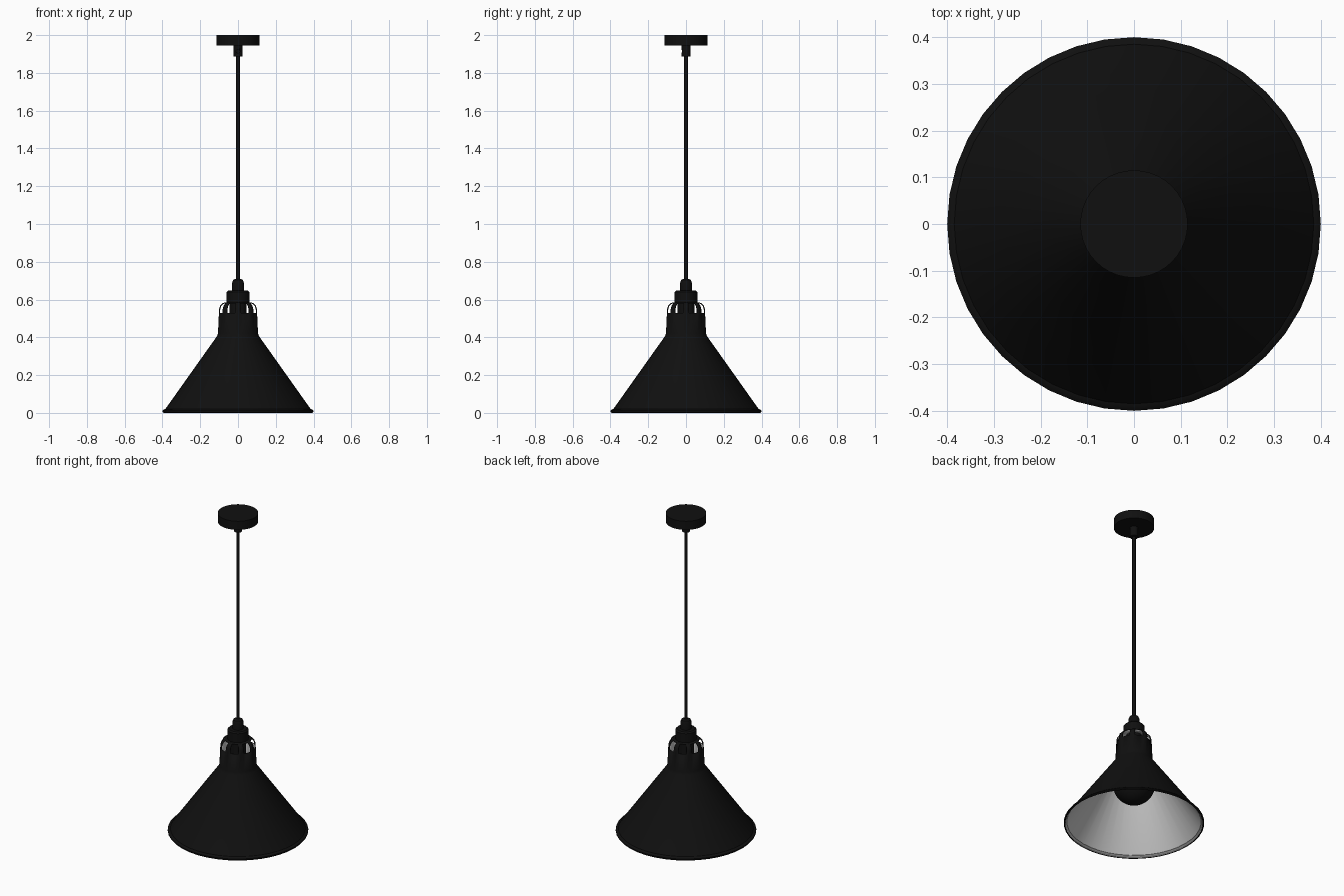
import bpy, bmesh
from math import sin, cos, pi, radians

if "Cube" in bpy.data.objects:
    bpy.data.objects.remove(bpy.data.objects["Cube"])


def material(name, value):
    m = bpy.data.materials.new(name)
    m.diffuse_color = (value, value, value, 1)
    m.use_nodes = True
    m.node_tree.nodes["Principled BSDF"].inputs["Base Color"].default_value = m.diffuse_color
    return m


black = material("matte_black", 0.005)
white = material("white_enamel", 0.8)


def lathe(name, profile, n=32, skip=None):
    """Revolve (radius, z) points, listed bottom to top, about the z axis."""
    bm = bmesh.new()
    rings = []
    for r, z in profile:
        if r == 0:
            rings.append([bm.verts.new((0, 0, z))] * n)
        else:
            rings.append([bm.verts.new((r * cos(2 * pi * i / n), r * sin(2 * pi * i / n), z))
                          for i in range(n)])
    for k in range(len(rings) - 1):
        for i in range(n):
            if skip and skip(k, i):
                continue
            j = (i + 1) % n
            corners = [rings[k][i], rings[k][j], rings[k + 1][j], rings[k + 1][i]]
            bm.faces.new(list(dict.fromkeys(corners)))
    mesh = bpy.data.meshes.new(name)
    bm.to_mesh(mesh)
    bm.free()
    mesh.materials.append(black)
    ob = bpy.data.objects.new(name, mesh)
    bpy.context.collection.objects.link(ob)
    bpy.ops.object.select_all(action='DESELECT')
    ob.select_set(True)
    bpy.context.view_layer.objects.active = ob
    bpy.ops.object.shade_smooth_by_angle(angle=radians(30))
    return ob


# Ceiling canopy, cord grip and cord
lathe("ceiling_canopy", [(0, 1.946), (0.115, 1.946), (0.115, 2.0), (0, 2.0)], 40)
grip = lathe("cord_grip", [(0, 1.886), (0.024, 1.886), (0.024, 1.948), (0, 1.948)], 24)
lathe("cord", [(0, 0.70), (0.010, 0.70), (0.010, 1.90), (0, 1.90)], 16)

# Set screw hole in the front of the grip
cutter = lathe("screw_hole_cutter", [(0, 0.012), (0.010, 0.012), (0.010, 0.04), (0, 0.04)], 16)
cutter.rotation_euler = (pi / 2, 0, 0)
cutter.location = (0, 0, 1.915)
cutter.hide_render = True
cutter.hide_set(True)
hole = grip.modifiers.new("screw_hole", 'BOOLEAN')
hole.operation = 'DIFFERENCE'
hole.object = cutter

# Stepped holder above the shade
lathe("holder_cap", [(0, 0.645), (0.031, 0.645), (0.031, 0.69), (0.026, 0.703),
                     (0.018, 0.708), (0, 0.708)])
lathe("holder_collar", [(0, 0.583), (0.060, 0.583), (0.060, 0.64), (0.052, 0.648), (0, 0.648)])

# Conical shade with a vented shoulder: eight slots, each three segments wide
shade_profile = [(0.395, 0.0), (0.400, 0.006), (0.400, 0.012), (0.393, 0.018), (0.385, 0.020),
                 (0.112, 0.405), (0.106, 0.42), (0.101, 0.53), (0.100, 0.55),
                 (0.095, 0.566), (0.086, 0.577), (0.077, 0.583), (0.040, 0.585)]
shade = lathe("shade", shade_profile, 40,
              lambda k, i: 7 <= k <= 10 and (i + 1) % 5 not in (0, 1))
shade.data.materials.append(white)
wall = shade.modifiers.new("wall", 'SOLIDIFY')
wall.thickness = 0.005
wall.offset = -1
wall.material_offset = 1

# Lamp socket and globe bulb inside the shade
lathe("lamp_socket", [(0, 0.40), (0.045, 0.40), (0.045, 0.584), (0, 0.584)])
globe = [(0, 0.14)]
for s in range(1, 13):
    a = -pi / 2 + radians(12 * s)
    globe.append((0.12 * cos(a), 0.26 + 0.12 * sin(a)))
globe += [(0.052, 0.375), (0.04, 0.405), (0, 0.405)]
lathe("globe_bulb", globe)
